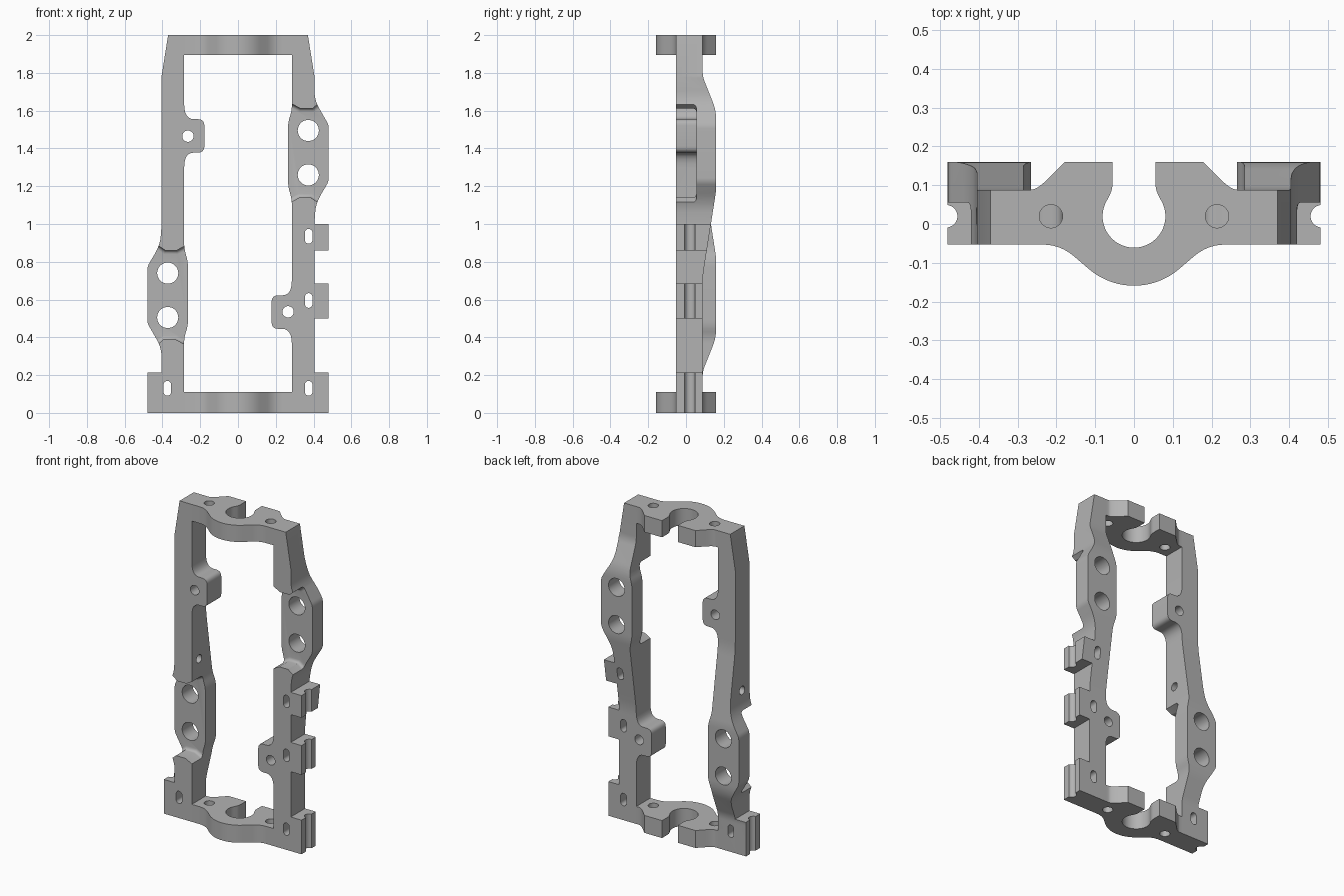
import bpy, bmesh
from math import sin, cos, radians
from mathutils import Vector, Matrix

if "Cube" in bpy.data.objects:
    bpy.data.objects.remove(bpy.data.objects["Cube"], do_unlink=True)

grey = bpy.data.materials.new("plain grey")
grey.use_nodes = True
grey.diffuse_color = (0.45, 0.45, 0.45, 1)
grey.node_tree.nodes["Principled BSDF"].inputs["Base Color"].default_value = grey.diffuse_color


def soften(points, steps=6):
    """Round each corner (u, v, setback); corners without a setback stay sharp."""
    out = []
    for i, p in enumerate(points):
        c = Vector(p[:2])
        if len(p) < 3:
            out.append(c)
            continue
        ends = []
        for q in (points[i - 1], points[(i + 1) % len(points)]):
            d = Vector(q[:2]) - c
            ends.append(c + d.normalized() * min(p[2], d.length * 0.48))
        for k in range(steps + 1):
            t = k / steps
            out.append(ends[0] * (1 - t) ** 2 + c * 2 * t * (1 - t) + ends[1] * t * t)
    return out


def arc(cu, cv, r, start, end, steps):
    angles = [radians(start + (end - start) * k / steps) for k in range(steps + 1)]
    return [(cu + r * cos(a), cv + r * sin(a)) for a in angles]


def prism(name, points, axis, low, high, bevel=0):
    """Extrude a flat profile along an axis; bevel rounds the rim at the high end."""
    place = {"x": lambda u, v, w: (w, u, v),
             "y": lambda u, v, w: (u, w, v),
             "z": lambda u, v, w: (u, v, w)}[axis]
    bm = bmesh.new()
    face = bm.faces.new([bm.verts.new(place(p[0], p[1], low)) for p in soften(points)])
    top = bmesh.ops.extrude_face_region(bm, geom=[face])["geom"]
    verts = [g for g in top if isinstance(g, bmesh.types.BMVert)]
    bmesh.ops.translate(bm, verts=verts, vec=place(0, 0, high - low))
    bmesh.ops.recalc_face_normals(bm, faces=bm.faces)
    if bevel:
        rim = [e for e in bm.edges if all(v in verts for v in e.verts)]
        bmesh.ops.bevel(bm, geom=rim, offset=bevel, segments=4, profile=0.5, affect="EDGES")
    mesh = bpy.data.meshes.new(name)
    bm.to_mesh(mesh)
    bm.free()
    mesh.materials.append(grey)
    obj = bpy.data.objects.new(name, mesh)
    bpy.context.collection.objects.link(obj)
    return obj


def combine(obj, tool, operation="DIFFERENCE"):
    mod = obj.modifiers.new("cut", "BOOLEAN")
    mod.operation, mod.solver, mod.object = operation, "EXACT", tool
    bpy.context.view_layer.objects.active = obj
    bpy.ops.object.modifier_apply(modifier=mod.name)
    bpy.data.objects.remove(tool, do_unlink=True)


def drill(obj, axis, u, v, r, stretch=0):
    """Round hole, or an upright slot when stretched."""
    rim = arc(u, v + stretch, r, 0, 180, 16) + arc(u, v - stretch, r, 180, 360, 16)
    if not stretch:
        rim = arc(u, v, r, 0, 348.75, 31)
    combine(obj, prism("hole_cutter", rim, axis, -3, 3))


def finish(obj):
    bpy.ops.object.select_all(action="DESELECT")
    obj.select_set(True)
    bpy.context.view_layer.objects.active = obj
    bpy.ops.object.shade_smooth_by_angle(angle=radians(25))


# Inner edge, with the tab and the swollen mount
INNER = [(0.285, 0.445, 0.08), (0.178, 0.445, 0.035), (0.178, 0.622, 0.035),
         (0.285, 0.622, 0.08), (0.285, 1.13, 0.03), (0.265, 1.2, 0.03),
         (0.265, 1.54, 0.03), (0.285, 1.6, 0.03)]
# Outer edge of the mount, top to bottom
MOUNT = [(0.405, 1.655, 0.05), (0.48, 1.525, 0.02), (0.48, 1.225, 0.02),
         (0.412, 1.11, 0.06), (0.405, 1.01)]
# Back contour seen from the side
SIDE = [(-0.053, 0), (0.088, 0), (0.088, 0.72, 0.05), (0.16, 1.18, 0.03),
        (0.16, 1.6, 0.05), (0.088, 1.78, 0.03), (0.088, 2), (-0.053, 2)]
POCKET = [(0.2, 1.072), (0.325, 1.14), (0.385, 1.14), (0.5, 1.06),
          (0.5, 1.7), (0.395, 1.612), (0.33, 1.612), (0.2, 1.68)]


def lugs(spans):
    return [p for lo, hi in spans
            for p in ((0.405, hi), (0.48, hi), (0.48, lo), (0.405, lo))]


def rail(name, upper, lower, slots):
    outline = [(0.285, 0)] + INNER + [(0.285, 2)] + upper + MOUNT + lower
    obj = prism(name, outline, "y", -0.3, 0.3)
    combine(obj, prism("side_cutter", SIDE, "x", 0.1, 0.6), "INTERSECT")
    combine(obj, prism("pocket_cutter", POCKET, "y", -0.4, 0.055, bevel=0.02))
    drill(obj, "z", 0.484, 0.02, 0.029)
    for z in (1.26, 1.495):
        drill(obj, "y", 0.372, z, 0.056)
    drill(obj, "y", 0.265, 0.535, 0.03)
    for z in slots:
        drill(obj, "y", 0.374, z, 0.02, 0.019)
    return obj


# Left rail, with three lugs down its outer edge
left_rail = rail("left_rail", [(0.37, 2), (0.405, 1.78)],
                 lugs([(0.86, 1.0), (0.5, 0.685), (0, 0.215)])[:-1],
                 (0.13, 0.595, 0.935))

# Right rail: the same part turned half over, with one lug at its foot
right_rail = rail("right_rail", lugs([(1.785, 2)])[1:], [(0.405, 0.22), (0.37, 0)], (1.87,))
drill(right_rail, "x", 0.02, 1.0, 0.026)
right_rail.data.transform(Matrix.Translation((0, 0, 2)) @ Matrix.Rotation(radians(180), 4, "Y"))

# End plates with an open centre bore
PLATE = ([(-0.285, -0.053), (-0.19, -0.053, 0.06)]
         + arc(0, 0.02, 0.179, 229, 311, 18)
         + [(0.19, -0.053, 0.06), (0.285, -0.053), (0.285, 0.088), (0.25, 0.088, 0.04),
            (0.178, 0.16), (0.055, 0.16), (0.055, 0.09, 0.02)]
         + arc(0, 0.02, 0.081, 32, -212, 32)
         + [(-0.055, 0.09, 0.02), (-0.055, 0.16), (-0.178, 0.16),
            (-0.25, 0.088, 0.04), (-0.285, 0.088)])
plates = []
for name, low, high in (("bottom_plate", 0, 0.11), ("top_plate", 1.895, 2)):
    plate = prism(name, PLATE, "z", low, high)
    for side in (-1, 1):
        drill(plate, "z", side * 0.214, 0.02, 0.03)
    plates.append(plate)

for part in [left_rail, right_rail] + plates:
    finish(part)
